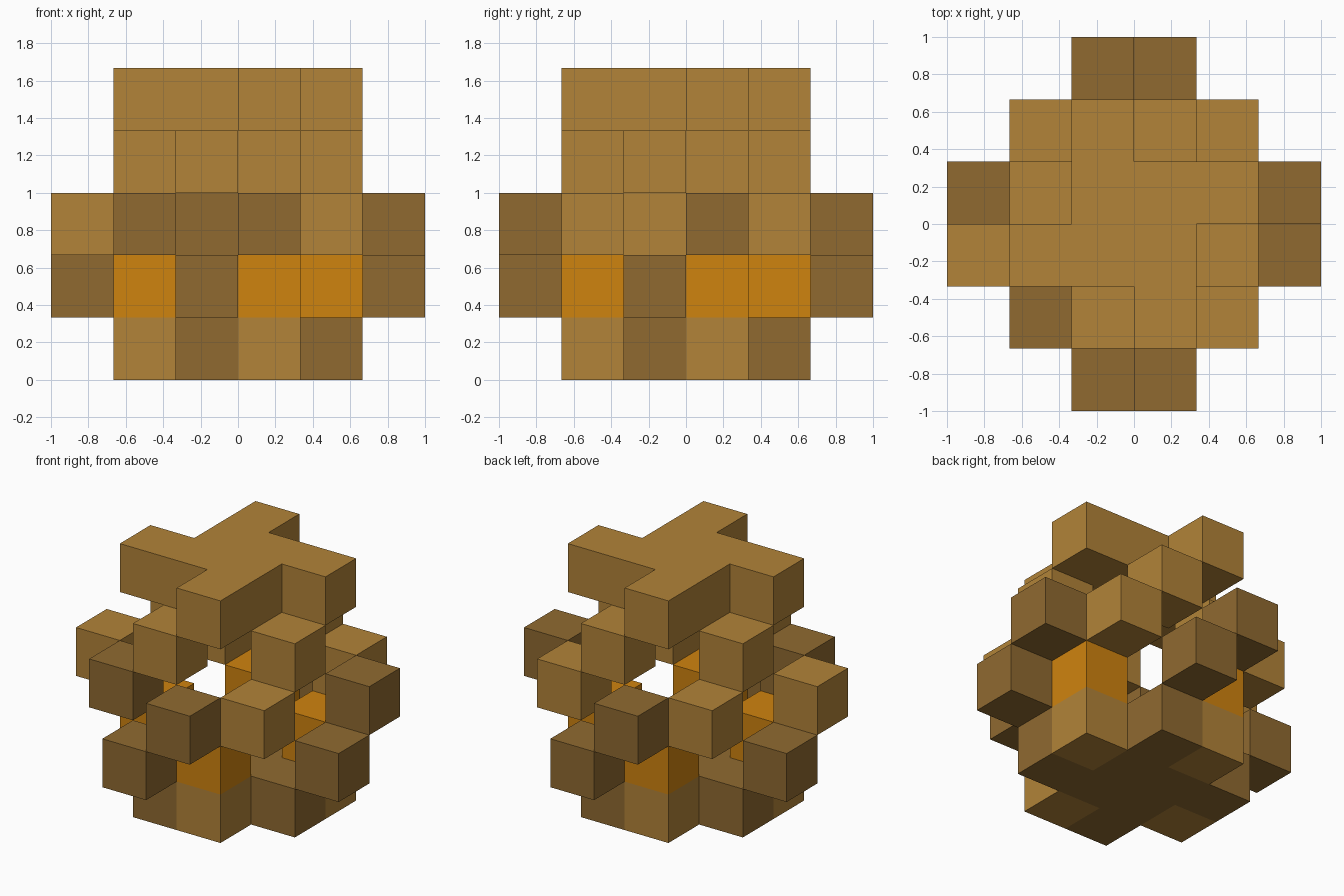
import bpy
import bmesh
from mathutils import Vector

if "Cube" in bpy.data.objects:
    bpy.data.objects.remove(bpy.data.objects["Cube"])

U = 1 / 3  # size of one cube


def material(name, rgb):
    lin = [((c / 255 + 0.055) / 1.055) ** 2.4 for c in rgb]
    m = bpy.data.materials.new(name)
    m.diffuse_color = (*lin, 1)
    m.use_nodes = True
    m.node_tree.nodes["Principled BSDF"].inputs["Base Color"].default_value = m.diffuse_color
    return m


LIGHT = material("light_wood", (178, 131, 56))
DARK = material("dark_wood", (144, 106, 48))
ORANGE = material("orange_glow", (207, 131, 15))


def ring(x, y, z):
    """Four cells made by quarter turns about z: front, right, back, left."""
    cells = []
    for _ in range(4):
        cells.append((x, y, z))
        x, y = -y - 1, x
    return cells


def core(z):
    return [(x, y, z) for x in (-1, 0) for y in (-1, 0)]


side_upper = ring(0, -3, 2)   # front, right, back, left
corners = ring(-2, -2, 2)     # front left, front right, back right, back left

parts = [
    # base: dark pinwheel with light arms between
    ("base_pinwheel", DARK, core(0) + ring(-1, -2, 0)),
    ("base_light_arms", LIGHT, ring(0, -2, 0)),
    # glowing cubes standing on the light arms
    ("glow_cubes", ORANGE, ring(0, -2, 1)),
    # outer cubes around the middle
    ("outer_lower_cubes", DARK, ring(-1, -3, 1)),
    ("outer_upper_cubes", DARK, side_upper[:3]),
    ("outer_left_cube", LIGHT, side_upper[3:]),
    ("dark_corner_cube", DARK, corners[:1]),
    ("light_corner_cubes", LIGHT, corners[1:]),
    # cubes under the top, then the top pinwheel
    ("shoulder_cubes", LIGHT, ring(-1, -2, 3)),
    ("top_pinwheel", LIGHT, core(4) + ring(0, -2, 4)),
]

filled = {c for _, _, cells in parts for c in cells}


def build(name, mat, cells):
    """Cubes on the grid, leaving out faces hidden between neighbours."""
    bm = bmesh.new()
    for cell in cells:
        centre = Vector(cell) + Vector((0.5, 0.5, 0.5))
        for axis in range(3):
            for sign in (-1, 1):
                n = Vector((0, 0, 0))
                n[axis] = sign
                if tuple(int(c + d) for c, d in zip(cell, n)) in filled:
                    continue
                a = Vector((0, 0, 0))
                a[(axis + 1) % 3] = 1
                b = n.cross(a)
                quad = [centre + (n + i * a + j * b) / 2
                        for i, j in ((-1, -1), (1, -1), (1, 1), (-1, 1))]
                bm.faces.new([bm.verts.new(p * U) for p in quad])
    bmesh.ops.remove_doubles(bm, verts=bm.verts, dist=1e-4)
    me = bpy.data.meshes.new(name)
    bm.to_mesh(me)
    bm.free()
    me.materials.append(mat)
    bpy.context.collection.objects.link(bpy.data.objects.new(name, me))


for part in parts:
    build(*part)
